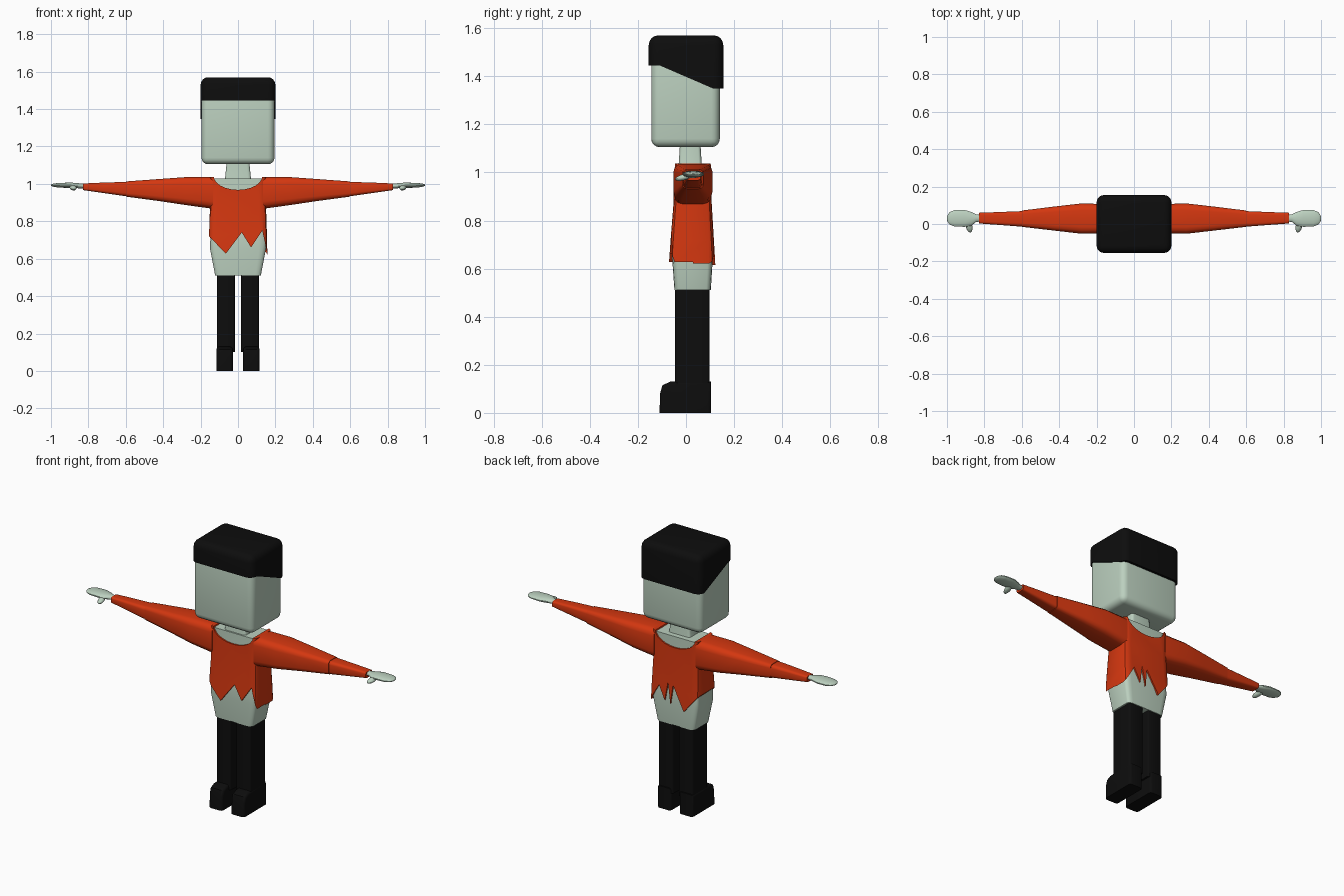
import bpy, bmesh, math
from mathutils import Vector

if "Cube" in bpy.data.objects:
    bpy.data.objects.remove(bpy.data.objects["Cube"])


def material(name, rgb):
    m = bpy.data.materials.new(name)
    m.use_nodes = True
    m.diffuse_color = (*rgb, 1)
    m.node_tree.nodes["Principled BSDF"].inputs["Base Color"].default_value = (*rgb, 1)
    return m


SKIN = material("pale_green", (0.5, 0.63, 0.52))
SHIRT = material("orange_red", (0.66, 0.038, 0.005))
BLACK = material("black", (0.004, 0.004, 0.004))


def finish(name, bm, mat, smooth=True):
    bmesh.ops.recalc_face_normals(bm, faces=bm.faces)
    mesh = bpy.data.meshes.new(name)
    bm.to_mesh(mesh)
    bm.free()
    mesh.materials.append(mat)
    ob = bpy.data.objects.new(name, mesh)
    bpy.context.collection.objects.link(ob)
    if smooth:
        shade(ob)
    return ob


def activate(ob):
    bpy.ops.object.select_all(action="DESELECT")
    ob.select_set(True)
    bpy.context.view_layer.objects.active = ob


def shade(ob):
    activate(ob)
    bpy.ops.object.shade_smooth_by_angle(angle=math.radians(35))


def loft(name, sections, mat, axis="z", side=1, r=0.25, segs=4, smooth=True):
    """Skin rounded rectangles (t, a0, a1, b0, b1) along an axis."""
    bm = bmesh.new()
    rings = []
    for t, a0, a1, b0, b1 in sections:
        ha, hb = (a1 - a0) / 2, (b1 - b0) / 2
        ring = []
        for q, (sa, sb) in enumerate(((1, 1), (-1, 1), (-1, -1), (1, -1))):
            for i in range(segs):
                ang = math.pi / 2 * (q + (i + 0.5 * (r == 1)) / (segs - (r != 1)))
                a = (a0 + a1) / 2 + ha * (sa * (1 - r) + r * math.cos(ang))
                b = (b0 + b1) / 2 + hb * (sb * (1 - r) + r * math.sin(ang))
                ring.append(bm.verts.new((a, b, t) if axis == "z" else (side * t, a, b)))
        rings.append(ring)
    for lo, hi in zip(rings, rings[1:]):
        for i in range(len(lo)):
            j = (i + 1) % len(lo)
            bm.faces.new((lo[i], lo[j], hi[j], hi[i]))
    bm.faces.new(rings[0])
    bm.faces.new(rings[-1])
    return finish(name, bm, mat, smooth)


def prism(points, start, depth):
    """Extrude a closed outline of 3D points."""
    bm = bmesh.new()
    face = bm.faces.new([bm.verts.new(Vector(p) + Vector(start)) for p in points])
    out = bmesh.ops.extrude_face_region(bm, geom=[face])
    bmesh.ops.translate(bm, vec=depth, verts=[v for v in out["geom"] if isinstance(v, bmesh.types.BMVert)])
    return bm


def round_edges(bm, test, width, segments=4):
    edges = [e for e in bm.edges if test(e.verts[0].co, e.verts[1].co)]
    bmesh.ops.bevel(bm, geom=edges, offset=width, segments=segments, profile=0.5, affect="EDGES")


def cut(ob, bm):
    cutter = finish("cutter", bm, SHIRT, False)
    cutter.hide_render = True
    mod = ob.modifiers.new("cut", "BOOLEAN")
    mod.operation, mod.solver, mod.object = "DIFFERENCE", "EXACT", cutter
    activate(ob)
    bpy.ops.object.modifier_apply(modifier=mod.name)
    bpy.data.objects.remove(cutter)


# Head and neck
bm = bmesh.new()
bmesh.ops.create_cube(bm, size=1)
bmesh.ops.scale(bm, vec=(0.39, 0.285, 0.43), verts=bm.verts)
bmesh.ops.translate(bm, vec=(0, -0.002, 1.32), verts=bm.verts)
round_edges(bm, lambda a, b: True, 0.035)
finish("head", bm, SKIN)
loft("neck", [(1.0, -0.075, 0.075, -0.035, 0.07), (1.04, -0.068, 0.068, -0.03, 0.065),
              (1.12, -0.06, 0.06, -0.025, 0.06)], SKIN)

# Hair cap, lower at the back
side = [(-0.155, 1.445), (-0.11, 1.445), (0.115, 1.348), (0.155, 1.348), (0.155, 1.57), (-0.155, 1.57)]
bm = prism([(0, y, z) for y, z in side], (-0.2, 0, 0), (0.4, 0, 0))
round_edges(bm, lambda a, b: min(a.z, b.z) > 1.56 or (abs(a.y - b.y) < 0.001 and abs(a.z - b.z) > 0.05), 0.04)
finish("hair", bm, BLACK)

# Body under the shirt
loft("body", [(0.51, -0.122, 0.122, -0.048, 0.103), (0.65, -0.149, 0.149, -0.058, 0.112),
              (0.72, -0.148, 0.148, -0.055, 0.107), (0.87, -0.142, 0.142, -0.043, 0.098),
              (1.03, -0.142, 0.142, -0.04, 0.097)], SKIN)

# Shirt with scooped neckline and ragged hem
shirt = loft("shirt", [(0.58, -0.158, 0.158, -0.074, 0.124), (0.72, -0.155, 0.155, -0.064, 0.116),
                       (0.87, -0.15, 0.15, -0.052, 0.107), (1.037, -0.15, 0.15, -0.048, 0.105)],
             SHIRT, smooth=False)
scoop = [(0.13 * math.cos(i * math.pi / 12), 0, 1.042 + 0.074 * math.sin(i * math.pi / 12)) for i in range(24)]
cut(shirt, prism(scoop, (0, -0.3, 0), (0, 0.6, 0)))
front_hem = [(-0.155, 0.72), (-0.065, 0.627), (0.02, 0.74), (0.07, 0.66), (0.13, 0.75), (0.157, 0.627)]
back_hem = [(-0.155, 0.72), (-0.07, 0.615), (0.005, 0.75), (0.018, 0.64), (0.038, 0.76),
            (0.055, 0.65), (0.095, 0.73), (0.157, 0.622)]
for hem, start, end in ((front_hem, -0.3, 0.03), (back_hem, 0.03, 0.3)):
    outline = [(-0.3, hem[0][1])] + hem + [(0.3, hem[-1][1]), (0.3, 0.4), (-0.3, 0.4)]
    cut(shirt, prism([(x, 0, z) for x, z in outline], (0, start, 0), (0, end - start, 0)))
shade(shirt)

# Paired limbs
for s, label in ((1, "left"), (-1, "right")):
    loft(label + "_sleeve", [(0.135, -0.05, 0.106, 0.867, 1.037), (0.28, -0.052, 0.11, 0.887, 1.036),
                             (0.42, -0.036, 0.094, 0.908, 1.026), (0.6, -0.015, 0.072, 0.932, 1.013)],
         SHIRT, "x", s, r=0.45)
    loft(label + "_cuff", [(0.598, -0.012, 0.069, 0.935, 1.01), (0.615, -0.013, 0.068, 0.936, 1.01),
                           (0.72, -0.005, 0.064, 0.951, 1.007), (0.83, 0.003, 0.06, 0.967, 1.002)],
         SHIRT, "x", s, r=0.45)
    loft(label + "_hand", [(0.81, 0.014, 0.05, 0.976, 1.0), (0.845, 0.01, 0.052, 0.976, 1.003),
                           (0.87, -0.01, 0.065, 0.977, 1.006), (0.905, -0.016, 0.076, 0.978, 1.007),
                           (0.96, -0.014, 0.075, 0.98, 1.005), (0.985, -0.004, 0.065, 0.984, 1.002),
                           (0.997, 0.012, 0.048, 0.988, 0.998), (1.0, 0.022, 0.038, 0.991, 0.995)],
         SKIN, "x", s, r=1)
    thumb = bmesh.new()
    bmesh.ops.create_uvsphere(thumb, u_segments=12, v_segments=8, radius=1)
    for v in thumb.verts:
        x, y, z = v.co
        v.co = (s * (0.882 + 0.018 * x + 0.006 * y), -0.01 + 0.036 * y, 0.98 + 0.013 * z + 0.008 * y)
    finish(label + "_thumb", thumb, SKIN)

    x0, x1 = sorted((s * 0.017, s * 0.112))
    loft(label + "_leg", [(0.1, x0, x1, -0.045, 0.098), (0.515, x0, x1, -0.045, 0.098)], BLACK, r=0.2)
    # Shoe with rounded toe and top
    shoe = [(-0.11, 0), (0.105, 0), (0.105, 0.13), (-0.065, 0.13), (-0.098, 0.115), (-0.108, 0.08)]
    bm = prism([(0, y, z) for y, z in shoe], (s * 0.028, 0, 0), (s * 0.087, 0, 0))
    round_edges(bm, lambda a, b: max(a.z, b.z) > 0.01 and not abs(a.x - b.x) > 0.01, 0.015, 3)
    finish(label + "_shoe", bm, BLACK)
